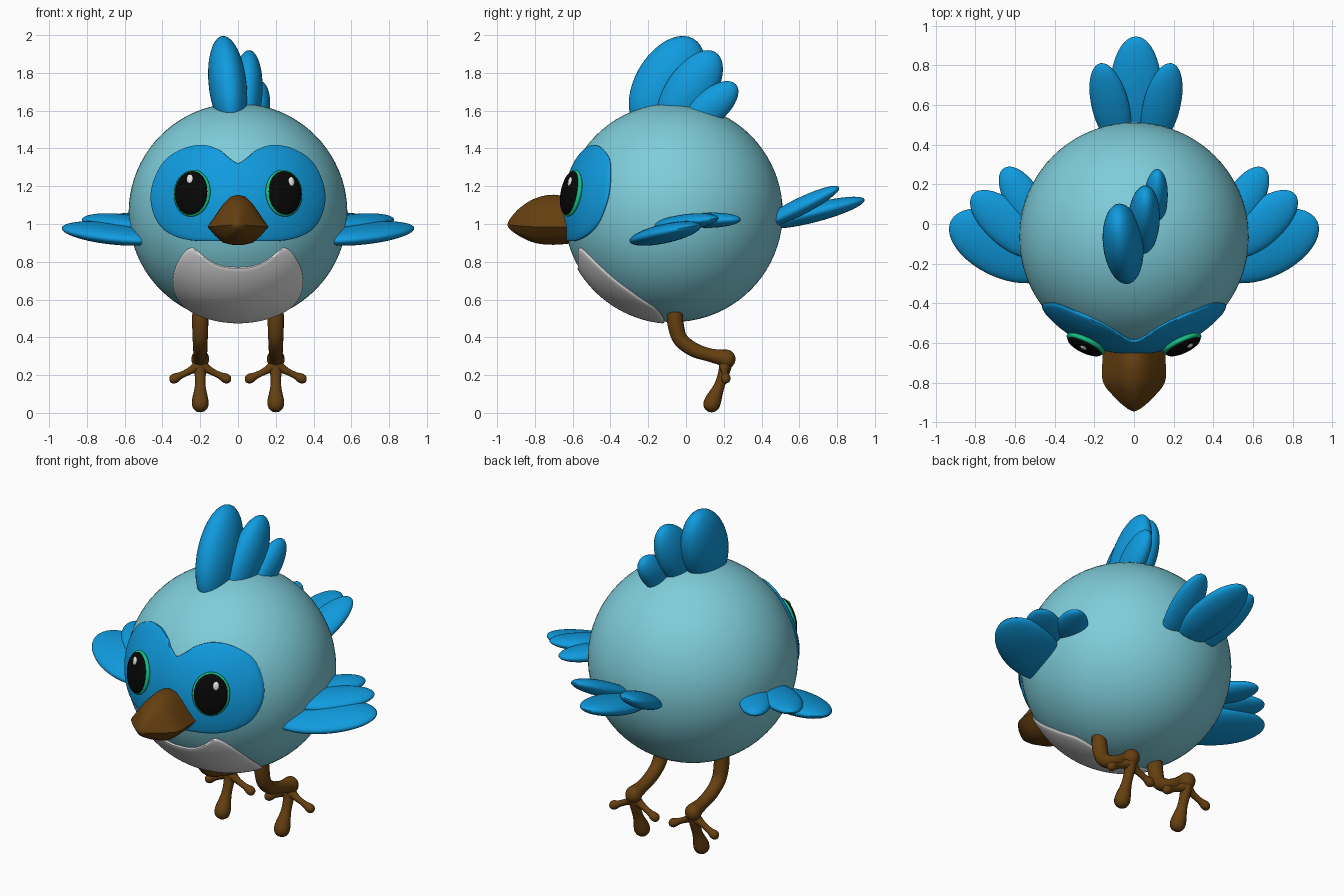
import bpy, bmesh, math
from mathutils import Vector, Matrix

cube = bpy.data.objects.get("Cube")
if cube:
    bpy.data.objects.remove(cube, do_unlink=True)

CENTRE = Vector((0, -0.067, 1.06))
RADIUS = 0.579


def material(name, r, g, b):
    m = bpy.data.materials.new(name)
    m.use_nodes = True
    m.diffuse_color = (r, g, b, 1)
    m.node_tree.nodes["Principled BSDF"].inputs["Base Color"].default_value = (r, g, b, 1)
    return m


PALE = material("pale_blue", 0.21, 0.61, 0.70)
BLUE = material("bright_blue", 0.005, 0.33, 0.74)
BROWN = material("brown", 0.13, 0.05, 0.005)
BLACK = material("black", 0.002, 0.002, 0.002)
GREEN = material("green", 0.007, 0.53, 0.24)
WHITE = material("white", 0.8, 0.8, 0.8)


def finish(name, bm, mat):
    bmesh.ops.recalc_face_normals(bm, faces=bm.faces)
    mesh = bpy.data.meshes.new(name)
    bm.to_mesh(mesh)
    bm.free()
    mesh.materials.append(mat)
    ob = bpy.data.objects.new(name, mesh)
    bpy.context.collection.objects.link(ob)
    bpy.ops.object.select_all(action='DESELECT')
    ob.select_set(True)
    bpy.context.view_layer.objects.active = ob
    bpy.ops.object.shade_smooth_by_angle(angle=math.radians(40))
    return ob


def ellipsoid(name, mat, centre, long_axis, thin_axis, size, segs=40):
    """Size is half length, half width, half thickness."""
    a = Vector(long_axis).normalized()
    c = Vector(thin_axis)
    c = (c - a * c.dot(a)).normalized()
    b = c.cross(a)
    basis = Matrix((a * size[0], b * size[1], c * size[2])).transposed().to_4x4()
    bm = bmesh.new()
    bmesh.ops.create_uvsphere(bm, u_segments=segs, v_segments=segs // 2, radius=1,
                              matrix=Matrix.Translation(centre) @ basis)
    return finish(name, bm, mat)


def spline(points, steps, closed=False):
    """Smooth curve through points of any dimension."""
    p = [Vector(q) for q in points]
    n = len(p)
    pick = (lambda i: p[i % n]) if closed else (lambda i: p[max(0, min(n - 1, i))])
    out = []
    for i in range(n if closed else n - 1):
        a, b, c, d = (pick(i + k) for k in (-1, 0, 1, 2))
        for s in range(steps):
            t = s / steps
            out.append(0.5 * (2 * b + (c - a) * t + (2 * a - 5 * b + 4 * c - d) * t * t
                              + (3 * b - a - 3 * c + d) * t ** 3))
    return out if closed else out + [p[-1]]


def loft(name, rings, mat):
    bm = bmesh.new()
    loops = [[bm.verts.new(v) for v in ring] for ring in rings]
    n = len(loops[0])
    for a, b in zip(loops, loops[1:]):
        for i in range(n):
            j = (i + 1) % n
            bm.faces.new((a[i], a[j], b[j], b[i]))
    for end in (loops[0], loops[-1]):
        bm.faces.new(end)
    return finish(name, bm, mat)


def mirrored(half):
    return half + [(-x, v) for x, v in reversed(half[1:-1])]


def body_patch(name, mat, half, hub, pitch, lift):
    """Thin raised plate that follows the round body, facing down by pitch."""
    normal = Vector((0, -math.cos(pitch), -math.sin(pitch)))
    up = Vector((0, -math.sin(pitch), math.cos(pitch)))
    outline = spline(mirrored(half), 6, True)
    hub = Vector(hub)

    def ring(t, height):
        pts = []
        for q in outline:
            x, v = hub + (q - hub) * t
            depth = math.sqrt(RADIUS ** 2 - x * x - v * v)
            d = Vector((x, 0, 0)) + up * v + normal * depth
            pts.append(CENTRE + d * (1 + height / RADIUS))
        return pts
    rings = [ring(0.01 + 0.96 * k / 14, lift) for k in range(15)]
    rings += [ring(0.99, lift * 0.8), ring(1, lift * 0.3), ring(1, -0.015)]
    return loft(name, rings, mat)


def limb(name, path, mat=BROWN, sides=16):
    """Tapered round tube; path holds x, y, z, radius."""
    pts = spline(path, 6)
    rings = []
    for i, p in enumerate(pts):
        t = (pts[min(i + 1, len(pts) - 1)].xyz - pts[max(i - 1, 0)].xyz).normalized()
        side = t.cross(Vector((0.3, 1, 0.2))).normalized()
        other = t.cross(side)
        rings.append([p.xyz + max(p.w, 0.002) * (side * math.cos(a) + other * math.sin(a))
                      for a in (math.tau * k / sides for k in range(sides))])
    return loft(name, rings, mat)


# Round body
ellipsoid("body", PALE, CENTRE, (0, 0, 1), (0, 1, 0), (RADIUS,) * 3, 80)

# Face mask and belly bib
body_patch("face_mask", BLUE,
           [(0, .26), (.05, .29), (.1, .33), (.18, .355), (.28, .34), (.38, .28), (.44, .18),
            (.46, .07), (.43, -.04), (.36, -.11), (.25, -.145), (.12, -.15), (0, -.15)],
           (0, 0.08), 0, 0.012)
body_patch("belly_bib", WHITE,
           [(0, .15), (.1, .157), (.18, .19), (.24, .217), (.29, .165), (.33, .06),
            (.342, -.05), (.33, -.16), (.27, -.29), (.15, -.355), (0, -.375)],
           (0, -0.08), math.pi / 4, 0.01)

# Beak: stations hold y, half width, top, corner height, bottom
section = [(0, 1), (.25, .94), (.5, .7), (.8, .28), (1, 0), (.75, -.5), (.5, -.88), (.2, -1), (0, -1)]
stations = [(-.58, .155, 1.13, .985, .90), (-.70, .16, 1.155, .985, .89),
            (-.80, .155, 1.135, .985, .90), (-.88, .092, 1.085, .99, .935),
            (-.93, .035, 1.03, .995, .97), (-.945, .004, 1.0, .996, .992)]
loft("beak", [[(x * w, y, mid + (v * (top - mid) if v > 0 else v * (mid - low)))
               for x, v in mirrored(section)]
              for y, w, top, mid, low in spline(stations, 5)], BROWN)

# Eyes, each a green rim, a black pupil and a glint
for side, word, glint_x, glint_z in ((1, "left", .027, .058), (-1, "right", .003, .07)):
    n = Vector((side * 0.42, -0.9, 0.17)).normalized()
    up = Vector((0, 0.19, 1)).normalized()
    across = up.cross(n) * -1
    across *= 1 if across.x > 0 else -1
    c = Vector((side * 0.243, -0.605, 1.163))
    ellipsoid(word + "_eye_rim", GREEN, c, up, n, (.126, .106, .03))
    ellipsoid(word + "_pupil", BLACK, c + n * 0.012, up, n, (.117, .095, .03))
    ellipsoid(word + "_eye_glint", WHITE, c + n * 0.035 + up * glint_z + across * glint_x,
              up, n, (.026, .018, .009), 20)

# Head crest
for name, c, axis, size in (
        ("front", (-.055, -.1, 1.74), (-.1, .5, .86), (.28, .17, .1)),
        ("middle", (.05, .02, 1.7), (.04, .55, .83), (.25, .13, .08)),
        ("back", (.11, .13, 1.62), (.05, .75, .66), (.18, .09, .06))):
    ellipsoid(name + "_crest_feather", BLUE, c, axis, (1, 0, 0), size)

# Tail fan
ellipsoid("middle_tail_feather", BLUE, (.01, .68, 1.06), (0, .96, .25), (0, -.25, 1), (.275, .13, .05))
for side, word in ((1, "left"), (-1, "right")):
    ellipsoid(word + "_tail_feather", BLUE, (.01 + side * .13, .6, 1.09),
              (side * .2, .85, .42), (side * .1, -.45, 1), (.24, .095, .045))

    # Wing feathers
    for name, c, axis, size in (
            ("front", (.665, -.11, .95), (.88, .43, .12), (.29, .16, .05)),
            ("middle", (.64, 0, 1.01), (.74, .65, .08), (.23, .11, .042)),
            ("back", (.56, .13, 1.02), (.52, .83, .02), (.18, .09, .04))):
        ellipsoid(f"{word}_{name}_wing_feather", BLUE, (side * c[0], c[1], c[2]),
                  (side * axis[0], axis[1], axis[2]), (-side * .1, -.22, 1), size)

    # Leg, ankle and toes
    x = side * 0.2
    limb(word + "_leg", [(x, -.06, .54, .042), (x, -.055, .47, .043), (x, -.03, .39, .04),
                         (x, .04, .335, .038), (x, .13, .305, .036), (x, .21, .29, .045)])
    ellipsoid(word + "_ankle", BROWN, (x, .215, .285), (0, 0, 1), (0, 1, 0), (.05, .047, .047), 24)
    limb(word + "_middle_toe", [(x, .215, .28, .038), (x, .2, .21, .03), (x, .175, .14, .029),
                                (x, .145, .07, .043), (x, .132, .035, .042),
                                (x, .125, .013, .026), (x, .122, .004, 0)])
    for out, toe in ((1, "outer"), (-1, "inner")):
        s = side * out
        limb(f"{word}_{toe}_toe", [(x, .208, .255, .035), (x + s * .05, .205, .225, .02),
                                   (x + s * .1, .208, .2, .018), (x + s * .135, .21, .183, .026),
                                   (x + s * .155, .21, .173, .018), (x + s * .163, .21, .17, 0)])
